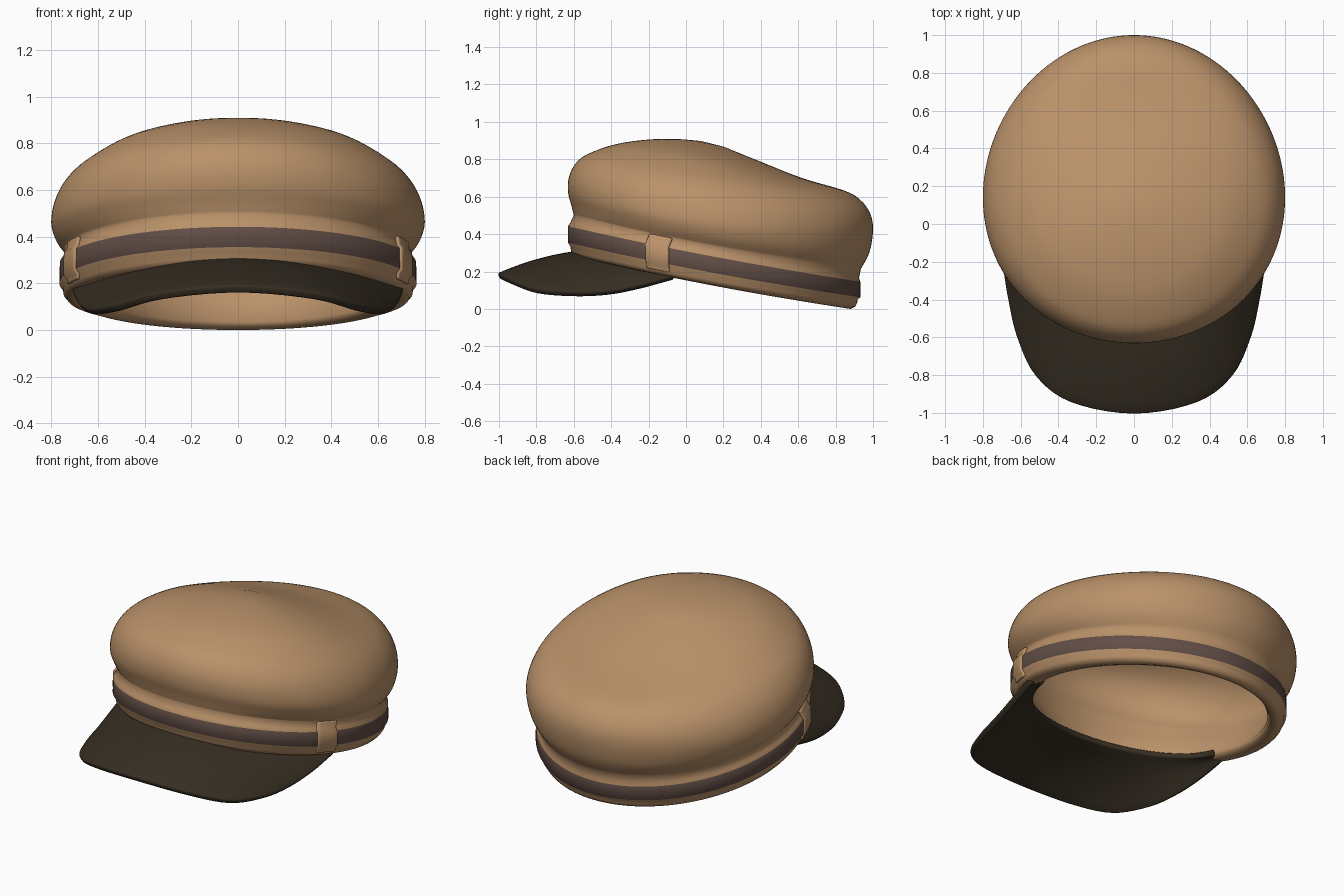
import bpy, bmesh, math
from mathutils import Vector

if "Cube" in bpy.data.objects:
    bpy.data.objects.remove(bpy.data.objects["Cube"])


def material(name, rgb):
    m = bpy.data.materials.new(name)
    m.diffuse_color = (*rgb, 1)
    m.use_nodes = True
    m.node_tree.nodes["Principled BSDF"].inputs["Base Color"].default_value = m.diffuse_color
    return m


TAN = material("tan_cloth", (0.49, 0.285, 0.142))
STRIP = material("brown_ribbon", (0.122, 0.076, 0.062))
DARK = material("dark_leather", (0.036, 0.027, 0.016))


def catmull(pts, steps):
    """Smooth curve through tuples of any length."""
    out = []
    for i in range(len(pts) - 1):
        a, b, c, d = pts[max(i - 1, 0)], pts[i], pts[i + 1], pts[min(i + 2, len(pts) - 1)]
        for s in range(steps):
            t = s / steps
            out.append(tuple(0.5 * (2 * q + (r - p) * t + (2 * p - 5 * q + 4 * r - w) * t * t
                                    + (3 * q - p - 3 * r + w) * t ** 3)
                             for p, q, r, w in zip(a, b, c, d)))
    return out + [tuple(pts[-1])]


def ring_point(ring, ang):
    """Ring = half width, front y, front z, side z, back y, back z. Angle 0 is the front."""
    rx, yf, zf, zm, yb, zb = ring
    c, s = math.cos(ang), math.sin(ang)
    y = (yf + yb) / 2 - c * (yb - yf) / 2 - 0.055 * rx * s * s   # slight egg shape
    z = zm + (zf - zb) / 2 * c + ((zf + zb) / 2 - zm) * c * c
    return Vector((rx * s, y, z))


def grow(ring, d, dz=0.0):
    rx, yf, zf, zm, yb, zb = ring
    return (max(rx + d, 0), yf - d, zf + dz, zm + dz, yb + d, zb + dz)


def grid_object(name, rows, mats, closed=False, pick=None):
    """Skin a grid of points; pick(row, column) gives the material index."""
    bm = bmesh.new()
    vs = [[bm.verts.new(p) for p in row] for row in rows]
    n = len(rows[0])
    for i in range(len(rows) - 1):
        for j in range(n if closed else n - 1):
            k = (j + 1) % n
            f = bm.faces.new((vs[i][j], vs[i][k], vs[i + 1][k], vs[i + 1][j]))
            f.smooth = True
            f.material_index = pick(i, j) if pick else 0
    bmesh.ops.remove_doubles(bm, verts=bm.verts, dist=1e-5)
    bmesh.ops.recalc_face_normals(bm, faces=bm.faces)
    me = bpy.data.meshes.new(name)
    bm.to_mesh(me)
    bm.free()
    for m in mats:
        me.materials.append(m)
    ob = bpy.data.objects.new(name, me)
    bpy.context.collection.objects.link(ob)
    return ob


def thicken(ob, thickness, bevel):
    s = ob.modifiers.new("thickness", 'SOLIDIFY')
    s.thickness = thickness
    s.offset = 0
    b = ob.modifiers.new("soft_edges", 'BEVEL')
    b.width = bevel
    b.segments = 3
    b.angle_limit = math.radians(50)


# Headband rings, from inner rim round the bottom and up past the ribbon
band = [(0.645, -0.535, 0.305, 0.165, 0.835, 0.035),
        (0.655, -0.545, 0.285, 0.142, 0.85, 0.012),
        (0.69, -0.57, 0.278, 0.13, 0.88, 0.0),
        (0.73, -0.603, 0.286, 0.137, 0.905, 0.012),
        (0.748, -0.615, 0.31, 0.158, 0.915, 0.032),
        (0.75, -0.618, 0.335, 0.18, 0.918, 0.05),
        (0.765, -0.632, 0.355, 0.20, 0.932, 0.062),
        (0.763, -0.632, 0.442, 0.287, 0.932, 0.145),
        (0.75, -0.62, 0.458, 0.302, 0.925, 0.165)]
# Puffy crown rings, from the headband to the top
crown = catmull([(0.742, -0.60, 0.50, 0.34, 0.935, 0.215),
                 (0.78, -0.612, 0.55, 0.39, 0.98, 0.30),
                 (0.80, -0.63, 0.62, 0.46, 1.0, 0.42),
                 (0.785, -0.627, 0.70, 0.55, 0.985, 0.51),
                 (0.74, -0.592, 0.775, 0.635, 0.93, 0.585),
                 (0.66, -0.525, 0.828, 0.71, 0.84, 0.635),
                 (0.50, -0.37, 0.882, 0.80, 0.62, 0.70),
                 (0.30, -0.18, 0.907, 0.86, 0.38, 0.795),
                 (0.12, -0.02, 0.907, 0.89, 0.20, 0.868)], 4)
top = (0.0, 0.08, 0.898, 0.898, 0.08, 0.898)

# Inside lining follows the crown a little way in
lining = [grow(top, 0, -0.015)] + [grow(r, -0.018, -0.012) for r in reversed(crown[2::2])]
lining.append((0.71, -0.585, 0.43, 0.28, 0.89, 0.14))
rings = lining + band + crown + [top]
N = 144
b0 = len(lining)


def cap_colour(i, j):
    a = (j + 0.5) * 360 / N
    a = min(a, 360 - a)
    return 1 if i == b0 + 6 and not 65 < a < 75 else 0


grid_object("cap_body", [[ring_point(r, 2 * math.pi * j / N) for j in range(N)] for r in rings],
            [TAN, STRIP], True, cap_colour)

# Cloth loops that hold the ribbon at each side
for side, label in ((1, "right"), (-1, "left")):
    rows = [[ring_point(grow(r, 0.002), side * math.radians(a)) for a in (65, 67.5, 70, 72.5, 75)]
            for r in band[4:] + [grow(crown[0], 0.004)]]
    thicken(grid_object(label + "_ribbon_loop", rows, [TAN]), 0.02, 0.008)

# Curved visor between the front rim and its outer edge
half = [(0.0, -1.0, 0.174), (0.33, -0.94, 0.145), (0.515, -0.80, 0.094), (0.61, -0.60, 0.076),
        (0.652, -0.42, 0.083), (0.68, -0.25, 0.115), (0.70, -0.07, 0.165)]
outer = catmull([(-x, y, z) for x, y, z in half[:0:-1]] + half, 5)
rim = (0.635, -0.525, 0.298, 0.143, 0.825, 0.02)
M = len(outer)
inner = [ring_point(rim, math.radians(-76 + 152 * j / (M - 1))) for j in range(M)]
rows = []
for k in range(9):
    t = k / 8
    lift = Vector((0, 0, 0.085 * t * (1 - t)))
    rows.append([p.lerp(Vector(q), t) + lift for p, q in zip(inner, outer)])
thicken(grid_object("visor", rows, [DARK]), 0.036, 0.012)
